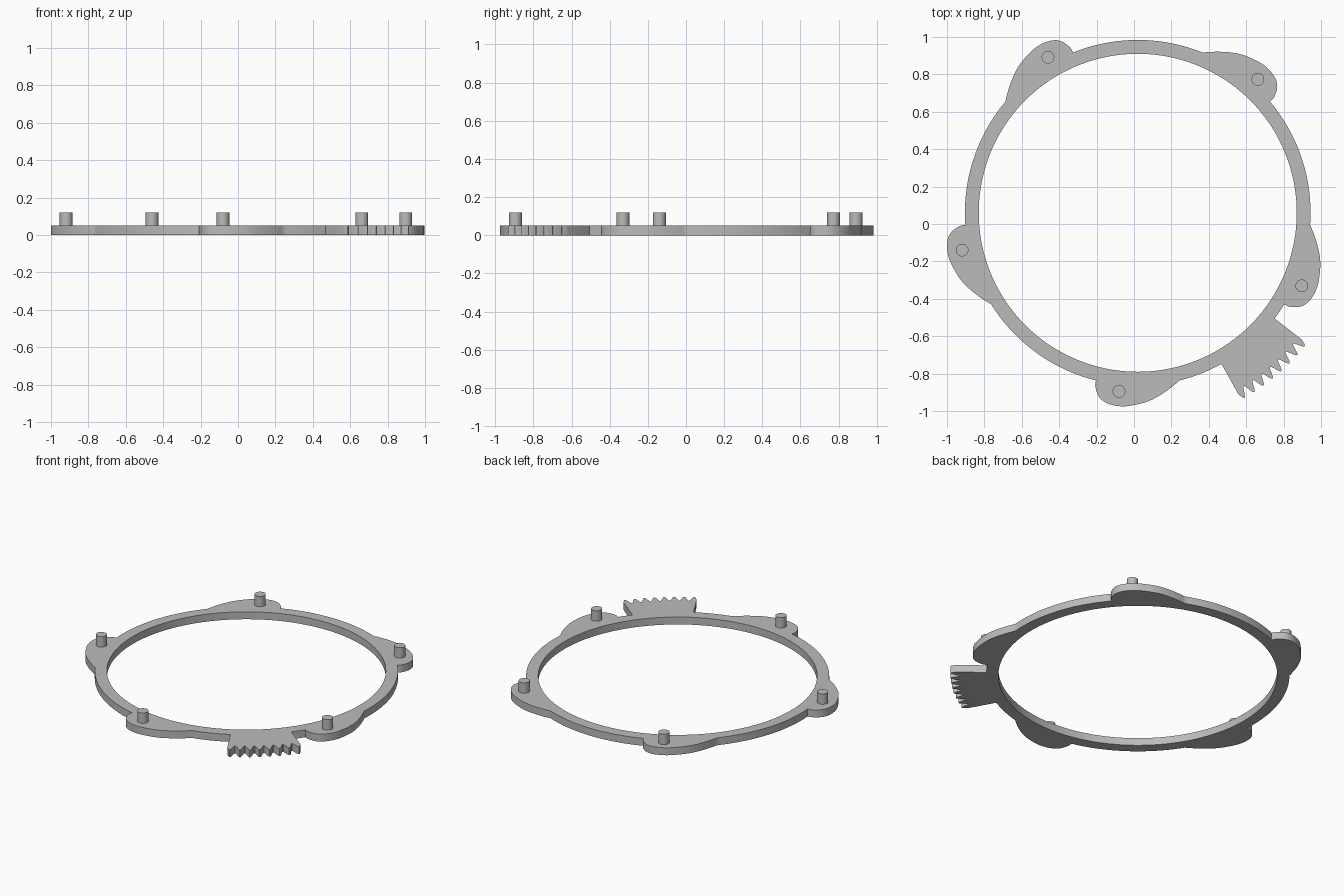
import bpy, bmesh
from math import sin, cos, radians, pi

if "Cube" in bpy.data.objects:
    bpy.data.objects.remove(bpy.data.objects["Cube"], do_unlink=True)

CX, CY = 0.02, 0.06            # ring centre
R_IN, R_OUT = 0.85, 0.924
THICK, PIN_TOP = 0.05, 0.12
PIN_R, PIN_ORBIT = 0.034, 0.96
PIN_ANGLES = [48 + 72 * k for k in range(5)]
# Lobe edge as (degrees from pin, radius)
LOBE = [(-8, R_OUT), (-7.7, 0.957), (-5.8, 1.007), (-3, 1.032), (1, 1.039),
        (5, 1.028), (9.6, 1.007), (14.8, 0.968), (20, R_OUT)]
GEAR_A, GEAR_B, TEETH = 299, 322.3, 8
ROOT, TIP = 1.085, 1.143

grey = bpy.data.materials.new("grey")
grey.use_nodes = True
COLOUR = (0.5, 0.5, 0.5, 1)
grey.diffuse_color = COLOUR
grey.node_tree.nodes["Principled BSDF"].inputs["Base Color"].default_value = COLOUR


def finish(name, bm):
    bmesh.ops.recalc_face_normals(bm, faces=bm.faces)
    mesh = bpy.data.meshes.new(name)
    bm.to_mesh(mesh)
    bm.free()
    mesh.materials.append(grey)
    obj = bpy.data.objects.new(name, mesh)
    bpy.context.collection.objects.link(obj)
    bpy.ops.object.select_all(action='DESELECT')
    obj.select_set(True)
    bpy.context.view_layer.objects.active = obj
    bpy.ops.object.shade_smooth_by_angle(angle=radians(30))
    return obj


def smooth_curve(points, steps=5):
    """Catmull-Rom curve through the points."""
    pts = [points[0]] + points + [points[-1]]
    out = []
    for a, b, c, d in zip(pts, pts[1:], pts[2:], pts[3:]):
        for s in range(steps):
            t = s / steps
            out.append(tuple(0.5 * (2 * q + (r - p) * t + (2 * p - 5 * q + 4 * r - u) * t * t
                                    + (3 * q - p - 3 * r + u) * t ** 3)
                             for p, q, r, u in zip(a, b, c, d)))
    return out + [points[-1]]


def gear_edge():
    """Radial flanks joined by a row of narrow rounded teeth."""
    edge = [(GEAR_A - 0.02, R_OUT)]
    n = TEETH * 12
    for i in range(n + 1):
        t = i / n
        phase = 2 * pi * ((t - 0.5) * (TEETH - 0.4) + 0.5)
        height = (0.5 + 0.5 * cos(phase)) ** 0.9
        edge.append((GEAR_A + (GEAR_B - GEAR_A) * t, ROOT + (TIP - ROOT) * height))
    return edge + [(GEAR_B + 0.02, R_OUT)]


# Outline of the plate: plain ring, five lobes and the toothed sector
features = [[(a + d, r) for d, r in smooth_curve(LOBE)] for a in PIN_ANGLES]
features.append(gear_edge())
features.sort(key=lambda f: f[0][0])
outline = []
for i, f in enumerate(features):
    outline += f
    start = f[-1][0]
    end = features[i + 1][0][0] if i + 1 < len(features) else features[0][0][0] + 360
    n = max(2, round((end - start) / 1.5))
    outline += [(start + (end - start) * k / n, R_OUT) for k in range(1, n)]

# Ring plate with lobes and teeth
bm = bmesh.new()
sections = []
for deg, r in outline:
    a = radians(deg)
    sections.append([bm.verts.new((CX + q * cos(a), CY + q * sin(a), z))
                     for q, z in ((R_IN, 0), (r, 0), (r, THICK), (R_IN, THICK))])
for s, t in zip(sections, sections[1:] + sections[:1]):
    for k in range(4):
        m = (k + 1) % 4
        bm.faces.new((s[k], s[m], t[m], t[k]))
finish("ring_plate", bm)

# Upright pins on the lobes
for i, deg in enumerate(PIN_ANGLES):
    a = radians(deg)
    bm = bmesh.new()
    bmesh.ops.create_cone(bm, cap_ends=True, segments=40, radius1=PIN_R, radius2=PIN_R,
                          depth=PIN_TOP - THICK + 0.02)
    bmesh.ops.translate(bm, verts=bm.verts,
                        vec=(CX + PIN_ORBIT * cos(a), CY + PIN_ORBIT * sin(a),
                             (PIN_TOP + THICK - 0.02) / 2))
    finish(f"pin_{i + 1}", bm)
